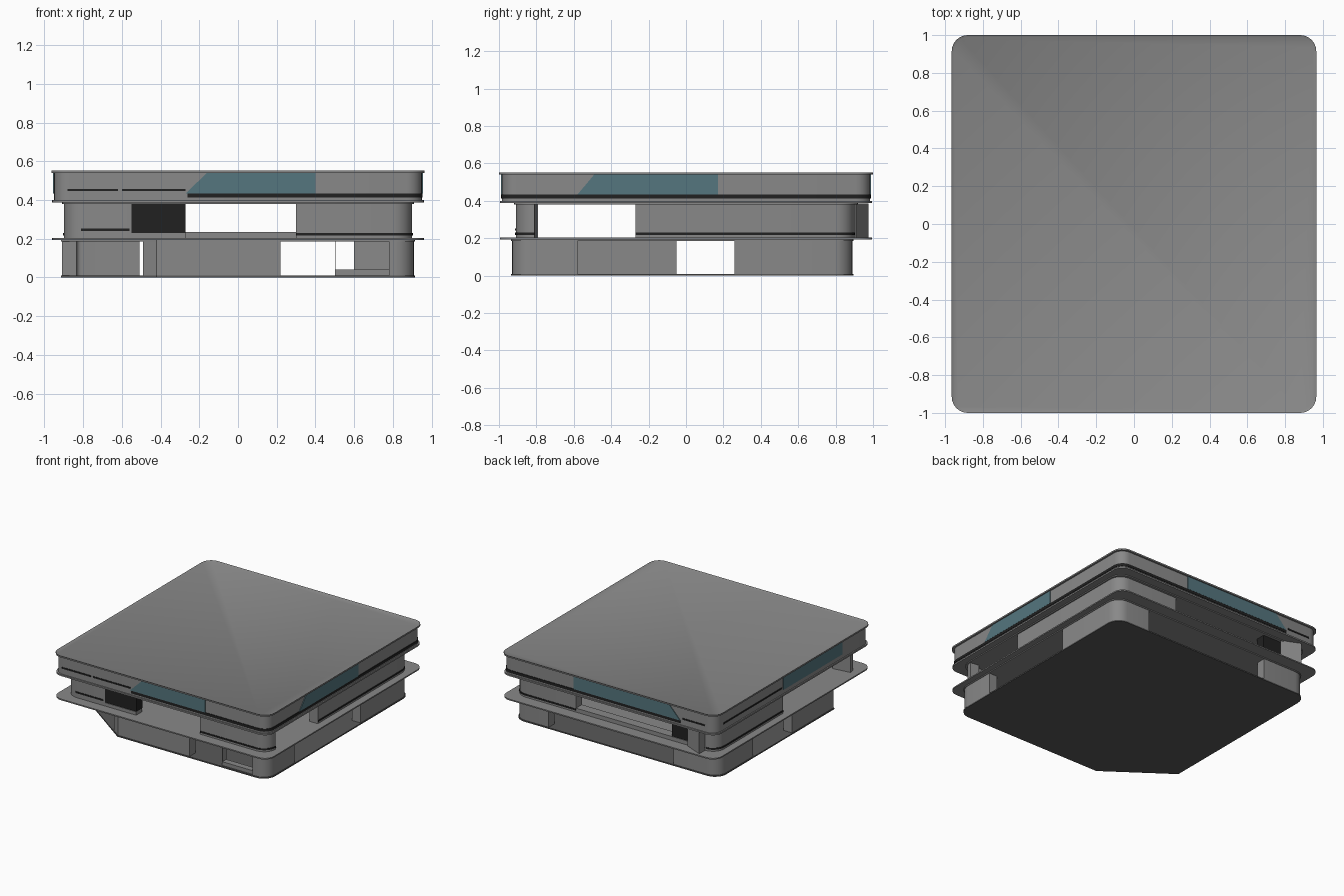
import bpy
import bmesh
import math
from mathutils import Vector

cube = bpy.data.objects.get("Cube")
if cube:
    bpy.data.objects.remove(cube, do_unlink=True)


def material(name, rgb):
    m = bpy.data.materials.new(name)
    m.use_nodes = True
    m.diffuse_color = (*rgb, 1)
    m.node_tree.nodes["Principled BSDF"].inputs["Base Color"].default_value = (*rgb, 1)
    return m


GREY = material("concrete_grey", (0.25, 0.25, 0.25))
DARK = material("dark_grey", (0.1, 0.1, 0.1))
BLACK = material("black", (0.015, 0.015, 0.015))
GLASS = material("teal_glass", (0.09, 0.18, 0.21))


def finish(bm, name, mat):
    bmesh.ops.recalc_face_normals(bm, faces=bm.faces)
    me = bpy.data.meshes.new(name)
    bm.to_mesh(me)
    bm.free()
    me.materials.append(mat)
    ob = bpy.data.objects.new(name, me)
    bpy.context.collection.objects.link(ob)
    bpy.ops.object.select_all(action="DESELECT")
    ob.select_set(True)
    bpy.context.view_layer.objects.active = ob
    bpy.ops.object.shade_smooth_by_angle(angle=math.radians(30))
    return ob


def fillet(a, b, c, r, steps=6):
    """Points of a right-angle corner at b, rounded with radius r."""
    d, e = (a - b).normalized(), (c - b).normalized()
    centre = b + (d + e) * r
    out = []
    for i in range(steps + 1):
        t = i / steps * math.pi / 2
        out.append(centre - e * r * math.cos(t) - d * r * math.sin(t))
    return out


def prism(name, points, z0, z1, mat, lip=0):
    bm = bmesh.new()
    face = bm.faces.new([bm.verts.new((p[0], p[1], z0)) for p in points])
    ext = bmesh.ops.extrude_face_region(bm, geom=[face])["geom"]
    bmesh.ops.translate(bm, verts=[v for v in ext if isinstance(v, bmesh.types.BMVert)],
                        vec=(0, 0, z1 - z0))
    if lip:
        bm.normal_update()
        top = max(bm.faces, key=lambda f: f.calc_center_median().z)
        bmesh.ops.recalc_face_normals(bm, faces=bm.faces)
        bmesh.ops.inset_region(bm, faces=[top], thickness=lip)
        bmesh.ops.translate(bm, verts=top.verts, vec=(0, 0, -0.006))
    return finish(bm, name, mat)


def rounded_rect(x, y, r):
    c = [Vector(p) for p in ((-x, -y), (x, -y), (x, y), (-x, y))]
    return [p for i in range(4) for p in fillet(c[i - 1], c[i], c[(i + 1) % 4], r)]


def wall(name, path, z0, z1, mat=GREY, thick=0.075, r=0.1, out=0.0):
    """Upright wall on a counter-clockwise path, thickened inwards."""
    p = [Vector(q) for q in path]
    line = [p[0]]
    for a, b, c in zip(p, p[1:], p[2:]):
        line += fillet(a, b, c, r) if r else [b]
    line.append(p[-1])
    outer, inner = [], []
    for i, q in enumerate(line):
        d1 = (q - line[i - 1]).normalized() if i else (line[1] - q).normalized()
        d2 = (line[i + 1] - q).normalized() if i < len(line) - 1 else d1
        d = (d1 + d2).normalized()
        n = Vector((-d.y, d.x)) / max(d.dot(d1), 0.5)
        outer.append(q - n * out)
        inner.append(q + n * (thick - out))
    return prism(name, outer + inner[::-1], z0, z1, mat)


def stripe(name, path, z0, z1, r=0.1):
    return wall(name, path, z0, z1, BLACK, 0.008, r, 0.004)


def box(name, x0, x1, y0, y1, z0, z1, mat=GREY):
    return prism(name, [(x0, y0), (x1, y0), (x1, y1), (x0, y1)], z0, z1, mat)


# Ground floor: base with one cut corner, then wall pieces
C = [Vector(p) for p in ((0.915, -0.935), (0.915, 0.895), (-0.915, 0.895))]
cut = [Vector((-0.915, -0.58)), Vector((-0.42, -0.935))]
base = cut + fillet(cut[1], C[0], C[1], 0.1) + fillet(C[0], C[1], C[2], 0.1) \
    + fillet(C[1], C[2], cut[0], 0.1)
prism("base_floor", base, 0, 0.01, DARK)
wall("lower_front_wall", [(-0.49, -0.88), (-0.42, -0.93), (0.22, -0.93)], 0.01, 0.19, r=0)
wall("lower_front_corner", [(0.78, -0.93), (0.91, -0.93), (0.91, -0.58)], 0.01, 0.19)
wall("lower_back_left_corner", [(0.91, 0.26), (0.91, 0.89), (0.6, 0.89)], 0.01, 0.19)
wall("lower_back_right_corner", [(-0.51, 0.89), (-0.91, 0.89), (-0.91, 0.45)], 0.01, 0.19)
wall("lower_right_wall", [(-0.91, -0.05), (-0.91, -0.58)], 0.01, 0.19)
box("lower_front_sill", 0.5, 0.79, -0.92, -0.87, 0.01, 0.04)
box("lower_front_post", 0.5, 0.505, -0.92, -0.87, 0.04, 0.19)

# Middle floor
prism("middle_slab_underside", [p for p in base], 0.185, 0.195, GREY)
prism("middle_slab", rounded_rect(0.96, 0.995, 0.08), 0.193, 0.203, GREY)
MID = (0.2, 0.385)
front_right = [(-0.9, -0.81), (-0.9, -0.91), (-0.55, -0.91)]
front_left = [(0.3, -0.91), (0.9, -0.91), (0.9, -0.81)]
back_left = [(0.9, -0.27), (0.9, 0.9), (0.35, 0.9)]
back_right = [(-0.8, 0.9), (-0.9, 0.9), (-0.9, 0.05)]
wall("middle_front_right_corner", front_right, *MID)
wall("middle_front_left_corner", front_left, *MID)
wall("middle_back_left_corner", back_left, *MID)
wall("middle_back_right_corner", back_right, *MID)
wall("middle_front_dark_panel", [(-0.55, -0.905), (-0.27, -0.905)], 0.23, 0.385, BLACK)
wall("middle_front_panel_sill", [(-0.55, -0.91), (-0.27, -0.91)], 0.2, 0.23)
wall("middle_back_dark_panel", [(-0.5, 0.895), (-0.8, 0.895)], 0.23, 0.385, BLACK)
wall("middle_back_sill", [(0.35, 0.9), (-0.8, 0.9)], 0.2, 0.235)
stripe("middle_front_right_stripe", [(-0.81, -0.91), (-0.56, -0.91)], 0.24, 0.252)
stripe("middle_front_left_stripe", front_left, 0.217, 0.23)
stripe("middle_back_left_stripe", back_left, 0.217, 0.23)
stripe("middle_back_right_stripe", back_right, 0.217, 0.23)

# Top floor and roof
prism("upper_slab_underside", rounded_rect(0.91, 0.92, 0.1), 0.38, 0.39, GREY)
prism("upper_slab", rounded_rect(0.96, 0.995, 0.08), 0.388, 0.4, GREY)
BX, BY = 0.95, 0.985
prism("upper_body", rounded_rect(BX, BY, 0.08), 0.4, 0.542, GREY)
prism("roof", rounded_rect(0.965, 1.0, 0.085), 0.54, 0.552, GREY, lip=0.012)
stripe("upper_band", [(-0.26, -BY), (BX, -BY), (BX, BY), (-0.64, BY)], 0.412, 0.434, 0.08)
for i, (a, b) in enumerate(((-0.88, -0.62), (-0.6, -0.27))):
    stripe(f"upper_front_stripe_{i}", [(a, -BY), (b, -BY)], 0.446, 0.458)
stripe("upper_back_stripe", [(-0.66, BY), (-0.86, BY)], 0.446, 0.458)
stripe("upper_right_stripe", [(-BX, 0.88), (-BX, 0.14)], 0.446, 0.458)


def window(name, side, a, b, slant):
    """Glass plate from a to b along a side; its a end leans by slant."""
    def place(u, z, d):
        return {"front": (u, -BY - d, z), "back": (u, BY + d, z),
                "left": (BX + d, u, z), "right": (-BX - d, u, z)}[side]
    outline = [(a, 0.434), (b, 0.434), (b, 0.541), (a + slant, 0.541)]
    bm = bmesh.new()
    loops = [[bm.verts.new(place(u, z, d)) for u, z in outline] for d in (-0.002, 0.005)]
    for ring in loops:
        bm.faces.new(ring)
    for i in range(4):
        bm.faces.new((loops[0][i - 1], loops[0][i], loops[1][i], loops[1][i - 1]))
    finish(bm, name, GLASS)


window("front_window", "front", -0.27, 0.4, 0.11)
window("left_window", "left", -0.58, 0.17, 0.09)
window("back_window", "back", -0.64, 0.31, 0.1)
window("right_window", "right", -0.63, 0.12, 0.0)
